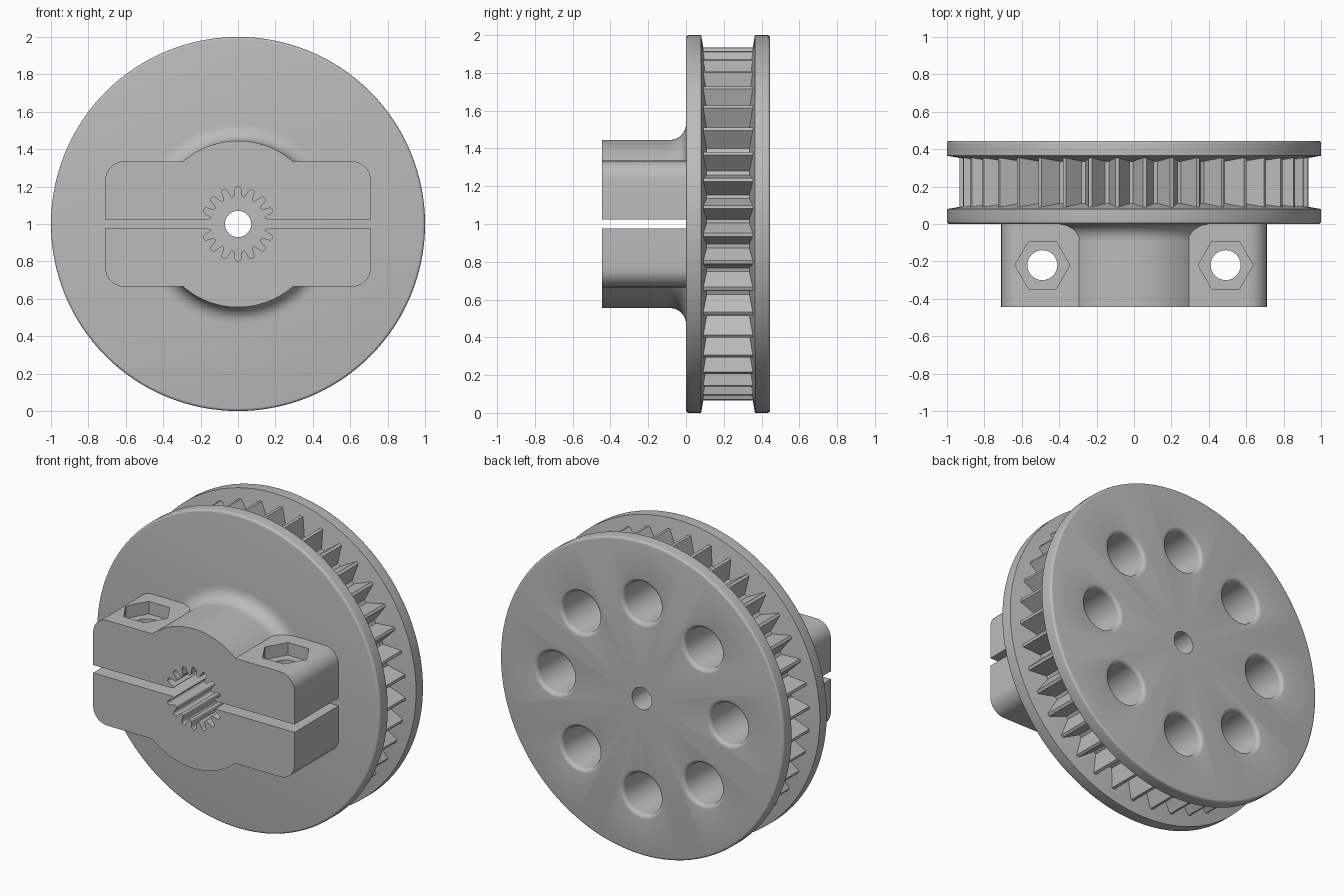
import bpy, bmesh
from math import sin, cos, pi, radians, asin, sqrt, tanh

if "Cube" in bpy.data.objects:
    bpy.data.objects.remove(bpy.data.objects["Cube"])

grey = bpy.data.materials.new("plain grey")
grey.use_nodes = True
colour = (0.5, 0.5, 0.5, 1)
grey.diffuse_color = colour
grey.node_tree.nodes["Principled BSDF"].inputs["Base Color"].default_value = colour

MID = 1.0       # height of the pulley axis
HALF = 0.445    # half depth, also the hub radius


def finish(name, bm):
    bmesh.ops.remove_doubles(bm, verts=bm.verts, dist=1e-5)
    bmesh.ops.recalc_face_normals(bm, faces=bm.faces)
    mesh = bpy.data.meshes.new(name)
    bm.to_mesh(mesh)
    bm.free()
    mesh.materials.append(grey)
    obj = bpy.data.objects.new(name, mesh)
    bpy.context.collection.objects.link(obj)
    return obj


def skin(bm, rings, closed):
    """Join neighbouring rings of points with quads."""
    rows = [[bm.verts.new(p) for p in ring] for ring in rings]
    n = len(rows[0])
    pairs = list(zip(rows, rows[1:])) + ([(rows[-1], rows[0])] if closed else [])
    for a, b in pairs:
        for i in range(n):
            j = (i + 1) % n
            bm.faces.new((a[i], a[j], b[j], b[i]))
    if not closed:
        bm.faces.new(rows[0])
        bm.faces.new(rows[-1])


def revolve(name, profile, steps, start=0, sweep=360, x=0, z=MID):
    """Turn an (r, y) section about an axis along y."""
    full = sweep == 360
    angles = [radians(start + sweep * i / steps) for i in range(steps + (not full))]
    bm = bmesh.new()
    skin(bm, [[(x + r * cos(a), y, z + r * sin(a)) for r, y in profile] for a in angles], full)
    return finish(name, bm)


def prism_z(name, sides, radius, x, y, z0, z1):
    bm = bmesh.new()
    turn = [2 * pi * i / sides for i in range(sides)]
    skin(bm, [[(x + radius * cos(a), y + radius * sin(a), z) for a in turn] for z in (z0, z1)], False)
    return finish(name, bm)


def cut(obj, cutters):
    bpy.context.view_layer.objects.active = obj
    for c in cutters:
        mod = obj.modifiers.new("cut", "BOOLEAN")
        mod.operation = "DIFFERENCE"
        mod.solver = "EXACT"
        mod.object = c
        bpy.ops.object.modifier_apply(modifier=mod.name)
        bpy.data.objects.remove(c)


def arc(cx, cy, r, a0, a1, n):
    return [(cx + r * cos(radians(a0 + (a1 - a0) * i / n)),
             cy + r * sin(radians(a0 + (a1 - a0) * i / n))) for i in range(n + 1)]


# Pulley body: two flanges with tapered inner faces, a core and a bore
e = 0.015
front = [(0.07, 0)] + arc(1 - e, e, e, -90, 0, 4) + [(1, 0.08), (0.8, 0.115)]
back = [(r, HALF - y) for r, y in reversed(front)]
body = revolve("pulley_body", front + back, 128)

# Ring of blind lightening holes with rounded rims in the back
rim = arc(0.155, HALF - 0.025, 0.025, 180, 90, 5)
hole = [(0, 0.09), (0.13, 0.09)] + rim + [(0.155, 0.5), (0, 0.5)]
cut(body, [revolve("hole_cutter", hole, 40, x=0.61 * cos(i * pi / 4),
                   z=MID + 0.61 * sin(i * pi / 4)) for i in range(8)])

# Toothed belt ring between the flanges
TEETH = 40
bm = bmesh.new()
sections = []
for t in range(TEETH):
    for shift, r in ((-0.42, 0.83), (-0.06, 0.935), (0.06, 0.935), (0.42, 0.83)):
        a = radians(5.5) + (t + shift) * 2 * pi / TEETH
        sections.append([(q * cos(a), y, MID + q * sin(a))
                         for q, y in ((0.78, 0.06), (r, 0.06), (r, 0.385), (0.78, 0.385))])
skin(bm, sections, True)
finish("belt_teeth", bm)


def spline_radius(a):
    return 0.172 + 0.026 * tanh(2 * cos(16 * (a - pi / 2))) / tanh(2)


# Clamp halves: lugs, round hub and toothed shaft socket in one outline
W, H, R, GAP = 0.71, 0.335, 0.1, 0.025
meet = asin(H / HALF) * 180 / pi
outline = [(W, GAP)] + arc(W - R, H - R, R, 0, 90, 8)
outline += arc(0, 0, HALF, meet, 180 - meet, 32)
outline += arc(R - W, H - R, R, 90, 180, 8) + [(-W, GAP)]
edge = sqrt(0.16 ** 2 - GAP ** 2)
socket = [(-edge, GAP)]
for i in range(1, 160):
    a = pi * (1 - i / 160)
    r = spline_radius(a)
    if r * sin(a) > GAP + 0.004:
        socket.append((r * cos(a), r * sin(a)))
outline += socket + [(edge, GAP)]

for side, label in ((1, "upper"), (-1, "lower")):
    bm = bmesh.new()
    skin(bm, [[(x, y, MID + side * z) for x, z in outline] for y in (-HALF, 0.004)], False)
    half = finish(label + "_clamp", bm)
    cutters = []
    for x in (-0.49, 0.49):
        cutters.append(prism_z("bolt_cutter", 32, 0.08, x, -0.22, 0.5, 1.5))
        if side > 0:
            cutters.append(prism_z("nut_cutter", 6, 0.147, x, -0.22, MID + H - 0.08, 1.5))
    cut(half, cutters)

    # Concave fillet where the hub meets the front flange
    f = 0.085
    section = [(HALF - 0.02, 0.004), (HALF - 0.02, -f)] + arc(HALF + f, -f, f, 180, 90, 8)
    section += [(HALF + f, 0.004)]
    revolve(label + "_hub_fillet", section, 32, start=38 if side > 0 else 218, sweep=104)

# Smooth the round surfaces and keep hard edges crisp
bpy.ops.object.select_all(action="DESELECT")
for obj in bpy.context.collection.objects:
    if obj.type == "MESH" and grey.name in obj.data.materials:
        obj.select_set(True)
        bpy.context.view_layer.objects.active = obj
bpy.ops.object.shade_smooth_by_angle(angle=radians(30))
